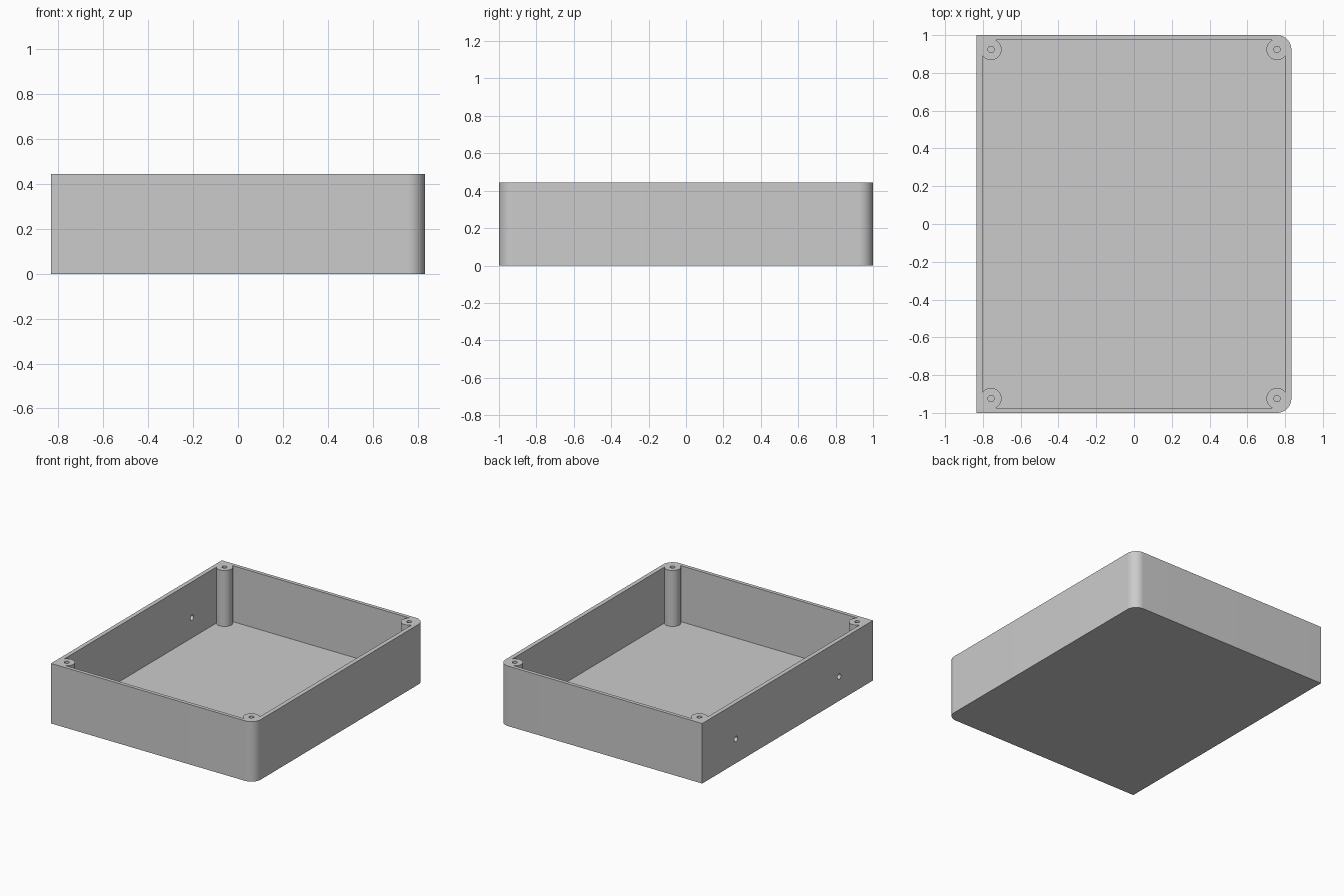
import bpy, bmesh
from math import pi, sin, cos, asin, acos
from mathutils import Matrix

if "Cube" in bpy.data.objects:
    bpy.data.objects.remove(bpy.data.objects["Cube"], do_unlink=True)

HALF_X, HALF_Y, HEIGHT = 0.833, 1.0, 0.445
IN_X, IN_Y, FLOOR = 0.801, 0.973, 0.03
POST_X, POST_Y, POST_R = 0.757, 0.924, 0.056
SCREW_R, SIDE_R = 0.017, 0.02
CORNER_R = HALF_X - POST_X

grey = bpy.data.materials.new("grey_plastic")
grey.use_nodes = True
GREY = (0.6, 0.6, 0.6, 1)
grey.diffuse_color = GREY
grey.node_tree.nodes["Principled BSDF"].inputs["Base Color"].default_value = GREY


def arc(cx, cy, r, start, end, n):
    return [(cx + r * cos(start + (end - start) * i / n),
             cy + r * sin(start + (end - start) * i / n)) for i in range(n + 1)]


def prism(name, outline, z0, z1):
    """Extrude a flat outline between two heights."""
    bm = bmesh.new()
    base = bm.faces.new([bm.verts.new((x, y, z0)) for x, y in outline])
    top = bmesh.ops.extrude_face_region(bm, geom=[base])["geom"]
    bmesh.ops.translate(bm, vec=(0, 0, z1 - z0),
                        verts=[g for g in top if isinstance(g, bmesh.types.BMVert)])
    bmesh.ops.recalc_face_normals(bm, faces=bm.faces)
    mesh = bpy.data.meshes.new(name)
    bm.to_mesh(mesh)
    bm.free()
    mesh.materials.append(grey)
    obj = bpy.data.objects.new(name, mesh)
    bpy.context.collection.objects.link(obj)
    return obj


def cut(target, cutter):
    """Subtract a cutter and discard it."""
    cutter.hide_render = True
    mod = target.modifiers.new("cut", "BOOLEAN")
    mod.operation, mod.solver, mod.object = "DIFFERENCE", "EXACT", cutter
    bpy.context.view_layer.objects.active = target
    bpy.ops.object.modifier_apply(modifier=mod.name)
    bpy.data.objects.remove(cutter, do_unlink=True)


# Solid body: square corners on one side, rounded corners on the other
outline = [(-HALF_X, HALF_Y), (-HALF_X, -HALF_Y)]
outline += arc(POST_X, CORNER_R - HALF_Y, CORNER_R, -pi / 2, 0, 16)
outline += arc(POST_X, HALF_Y - CORNER_R, CORNER_R, 0, pi / 2, 16)
tray = prism("enclosure_tray", outline, 0, HEIGHT)

# Cavity outline bends around a screw post in each corner
bite = arc(POST_X, POST_Y, POST_R,
           pi - asin((IN_Y - POST_Y) / POST_R),
           2 * pi - acos((IN_X - POST_X) / POST_R), 28)
cavity = []
for sx, sy in ((1, 1), (1, -1), (-1, -1), (-1, 1)):
    pts = [(sx * x, sy * y) for x, y in bite]
    cavity += pts if sx * sy > 0 else pts[::-1]
cut(tray, prism("cavity_cutter", cavity, FLOOR, HEIGHT + 0.1))

# Screw holes down the posts
for sx in (-1, 1):
    for sy in (-1, 1):
        ring = arc(sx * POST_X, sy * POST_Y, SCREW_R, 0, 2 * pi, 24)[:-1]
        cut(tray, prism("screw_hole_cutter", ring, FLOOR, HEIGHT + 0.1))

# Two mounting holes through the square-cornered side wall
for y in (-0.605, 0.605):
    hole = prism("side_hole_cutter", arc(0, 0, SIDE_R, 0, 2 * pi, 24)[:-1], -0.1, 0.1)
    hole.data.transform(Matrix.Translation((-HALF_X, y, 0.18)) @ Matrix.Rotation(pi / 2, 4, "Y"))
    cut(tray, hole)

bpy.ops.object.select_all(action="DESELECT")
tray.select_set(True)
bpy.context.view_layer.objects.active = tray
bpy.ops.object.shade_smooth_by_angle(angle=pi / 6)
